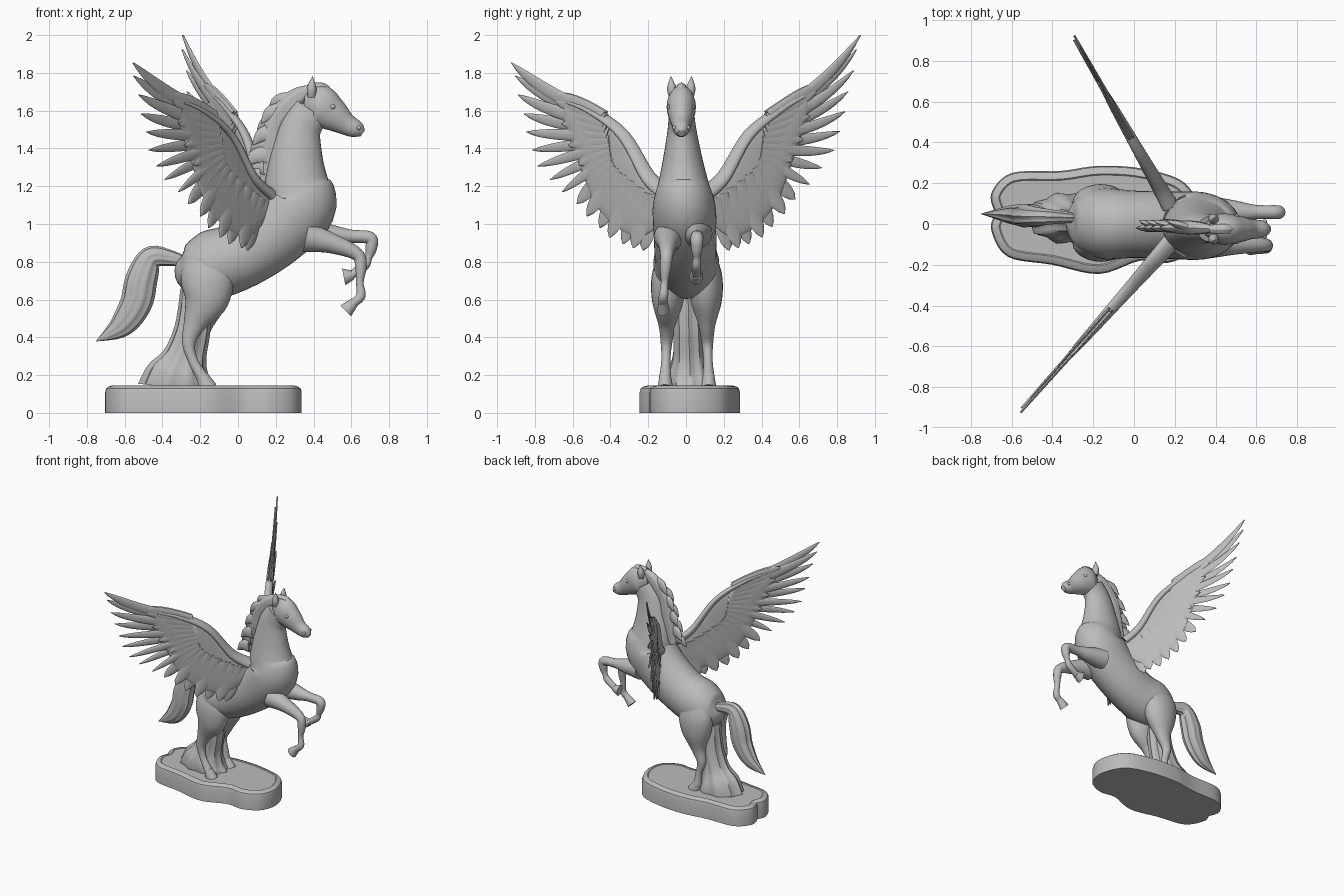
import bpy, bmesh, math
from mathutils import Vector, Matrix

if "Cube" in bpy.data.objects:
    bpy.data.objects.remove(bpy.data.objects["Cube"], do_unlink=True)

stone = bpy.data.materials.new("grey_stone")
stone.use_nodes = True
stone.diffuse_color = (.5, .5, .5, 1)
stone.node_tree.nodes["Principled BSDF"].inputs["Base Color"].default_value = stone.diffuse_color


def finish(name, mesh_builder, angle=50):
    """Turn a bmesh into a named, smooth shaded object."""
    bmesh.ops.recalc_face_normals(mesh_builder, faces=mesh_builder.faces)
    mesh = bpy.data.meshes.new(name)
    mesh_builder.to_mesh(mesh)
    mesh_builder.free()
    mesh.materials.append(stone)
    thing = bpy.data.objects.new(name, mesh)
    bpy.context.collection.objects.link(thing)
    bpy.ops.object.select_all(action="DESELECT")
    thing.select_set(True)
    bpy.context.view_layer.objects.active = thing
    bpy.ops.object.shade_smooth_by_angle(angle=math.radians(angle))


def blend(start, end, amount):
    return start + (end - start) * amount


def spline(points, steps):
    """Smooth curve through points of any dimension."""
    result = []
    last = len(points) - 1
    for index in range(last):
        before, here = points[max(index - 1, 0)], points[index]
        after, beyond = points[index + 1], points[min(index + 2, last)]
        for step in range(steps):
            t = step / steps
            result.append(Vector([
                (2 * b + t * (c - a + t * (2 * a - 5 * b + 4 * c - d + t * (3 * b - a - 3 * c + d)))) / 2
                for a, b, c, d in zip(before, here, after, beyond)]))
    return result + [Vector(points[last])]


def bridge(builder, loops):
    """Join consecutive closed loops of vertices with quads and cap the ends."""
    for lower, upper in zip(loops, loops[1:]):
        for index in range(len(lower)):
            builder.faces.new((lower[index - 1], lower[index], upper[index], upper[index - 1]))
    builder.faces.new(loops[0])
    builder.faces.new(loops[-1])


def loft(builder, rings, sides=24, ripple=0):
    """Skin elliptical rings given as centre and two axes; ripple carves grooves."""
    loops = []
    for centre, along, across in rings:
        loop = []
        for index in range(sides):
            turn = math.tau * index / sides
            swell = 1 + ripple * math.cos(turn * sides / 4)
            loop.append(builder.verts.new(centre + swell * (along * math.cos(turn) + across * math.sin(turn))))
        loops.append(loop)
    bridge(builder, loops)


def limb(builder, points, y=(0, 0), flat=(1, 1), sides=24, ripple=0):
    """Tube along x, z, radius points; sideways place and flatness vary from start to end."""
    path = spline(points, 6)
    last = len(path) - 1
    rings = []
    for index, (x, z, radius) in enumerate(path):
        ahead = path[min(index + 1, last)] - path[max(index - 1, 0)]
        normal = Vector((ahead.y, 0, -ahead.x)).normalized()
        amount = index / last
        rings.append((Vector((x, blend(*y, amount), z)), normal * radius,
                      Vector((0, radius * blend(*flat, amount), 0))))
    loft(builder, rings, sides, ripple)


def part(name, points, **options):
    builder = bmesh.new()
    limb(builder, points, **options)
    finish(name, builder)


# Torso running into the neck, then the head
part("torso_and_neck", [
    (-.33, .78, .02), (-.28, .77, .12), (-.16, .78, .18), (0, .83, .18), (.18, .95, .19),
    (.32, 1.1, .2), (.31, 1.22, .17), (.31, 1.35, .14), (.33, 1.5, .11), (.39, 1.6, .1)],
    y=(.01, -.025), flat=(1.05, .65), sides=32)
part("head", [(.35, 1.64, .05), (.42, 1.63, .11), (.5, 1.58, .09), (.57, 1.53, .06),
              (.63, 1.5, .045), (.66, 1.48, .02)], y=(-.025, -.025), flat=(.6, 1))

for side, word in ((1, "left"), (-1, "right")):
    ear = -.025 + side * .045
    part(word + "_ear", [(.39, 1.67, .02), (.39, 1.72, .025), (.395, 1.78, .002)], y=(ear, ear + side * .01))
    builder = bmesh.new()
    for x, z, out, size in ((.5, 1.62, .058, .016), (.64, 1.51, .036, .012)):
        bmesh.ops.create_uvsphere(builder, u_segments=16, v_segments=8, radius=size,
                                  matrix=Matrix.Translation((x, -.025 + side * out, z)))
    finish(word + "_eye_and_nostril", builder)

# Mane: crest ridge with swept locks, and a forelock
builder = bmesh.new()
limb(builder, [(.4, 1.72, .02), (.3, 1.66, .05), (.2, 1.54, .05), (.17, 1.4, .05), (.12, 1.2, .03)],
     y=(-.025, 0), flat=(.7, .6), ripple=.06)
LOCKS = 8
for index in range(LOCKS):
    amount = index / (LOCKS - 1)
    x = .27 - .15 * amount ** .7
    z = 1.65 - .4 * amount
    sway = .02 * (-1) ** index
    limb(builder, [(x, z, .05), (x - .06, z - .01, .04), (x - .11, z - .06, .002)],
         y=(-.02, sway), flat=(.4, .5), sides=12)
finish("mane", builder)
part("forelock", [(.37, 1.72, .02), (.45, 1.72, .025), (.51, 1.68, .005)], y=(-.025, -.025), ripple=.06)

# Tail arching off the rump
part("tail", [(-.29, .8, .03), (-.36, .82, .04), (-.46, .82, .06), (-.51, .71, .08), (-.54, .58, .08),
              (-.62, .46, .06), (-.75, .38, .002)], y=(.03, .05), flat=(.8, .6), sides=40, ripple=.06)

# Hind legs and hooves
for word, inner, outer, shift in (("right", -.09, -.11, 0), ("left", .1, .12, .04)):
    part(word + "_hind_leg", [
        (-.15, .85, .1), (-.16, .73, .14), (-.17, .6, .12), (-.23 + shift, .47, .06), (-.26 + shift, .37, .036),
        (-.24 + shift, .28, .026), (-.19, .19, .032)], y=(inner, outer), flat=(.55, 1))
    part(word + "_hind_hoof", [(-.19, .2, .03), (-.16, .13, .05)], y=(outer, outer), flat=(1, .8))

# Raised forelegs and hooves
part("left_foreleg", [
    (.36, .95, .08), (.5, .94, .055), (.6, .935, .035), (.7, .925, .034), (.705, .87, .03), (.69, .82, .02),
    (.67, .78, .025), (.6, .73, .022)], y=(.06, .055))
part("left_fore_hoof", [(.61, .73, .024), (.56, .72, .045)], y=(.055, .055), flat=(1, .8))
part("right_foreleg", [
    (.36, .93, .08), (.49, .9, .055), (.63, .84, .035), (.65, .77, .03), (.645, .69, .02), (.65, .62, .025),
    (.61, .58, .022)], y=(-.09, -.125))
part("right_fore_hoof", [(.62, .59, .024), (.57, .54, .04)], y=(-.12, -.12), flat=(1, .8))

# Wings: one layout in outward distance and height, swept back differently on each side
leading = spline([(.1, 1.16), (.2, 1.25), (.33, 1.47), (.5, 1.61), (.62, 1.68)], 5)
trailing = spline([(.11, 1.03), (.26, .93), (.46, 1.08), (.58, 1.38), (.65, 1.6)], 5)
tips = spline([(.92, 2), (.86, 1.7), (.78, 1.39), (.58, 1.13), (.4, .93), (.23, .86)], 3)
roots = spline([(.44, 1.57), (.4, 1.44), (.36, 1.3), (.16, 1.14)], 5)

for word, side, sweep, droop in (("left", 1, .57, 0), ("right", -1, .89, .45)):
    face_normal = Vector((1, side * sweep, 0)).normalized()

    def place(point):
        out, height = point
        return Vector((.17 - sweep * (out - .1), side * out, height - droop * max(0, out - .35) ** 2))

    def feather(root, bend, tip, width, thickness, lift, taper):
        """Thin curved blade lying in the wing."""
        rings = []
        steps = 12
        for step in range(steps + 1):
            t = step / steps
            point = root.lerp(bend, t).lerp(bend.lerp(tip, t), t)
            ahead = (bend - root).lerp(tip - bend, t).normalized()
            edge = Vector((-ahead.y, ahead.x)) * width * max(.05, (1 - t ** taper) ** .7)
            rings.append((place(point) + face_normal * lift, place(point + edge) - place(point),
                          face_normal * thickness * (1 - t / 2)))
        loft(builder, rings, sides=10)

    # Arm and web of the wing
    builder = bmesh.new()
    loft(builder, [((place(top) + place(low)) / 2, (place(top) - place(low)) / 2, face_normal * .016)
                   for top, low in zip(leading, trailing)])
    loft(builder, [(place(point), Vector((0, side, -1)) * blend(.03, .01, index / len(leading)),
                    face_normal * blend(.04, .015, index / len(leading))) for index, point in enumerate(leading)])
    finish(word + "_wing_arm", builder)

    # Flight feathers, with short coverts over their roots on both faces
    builder = bmesh.new()
    for index, (root, tip) in enumerate(zip(roots, tips)):
        curl = Vector((.04, -.08)) * max(0, 1 - index / 9)
        bend = (root + tip) / 2 + curl
        long = index < 9
        feather(root, bend, tip, .032 if long else .042, .011, .006 * (-1) ** index, 3 if long else 6)
        for face in (-1, 1):
            middle = root.lerp(tip, .5) + curl / 2
            feather(root, root.lerp(middle, .5), middle, .036, .01, face * .009, 4)
    finish(word + "_wing_feathers", builder)

# Rugged stump supporting the rump
part("stump", [(-.32, .13, .2), (-.31, .2, .17), (-.28, .3, .11), (-.24, .45, .09), (-.22, .65, .08)],
     y=(.03, .01), flat=(.6, 1), sides=40, ripple=.06)

# Wavy plinth with a softened rim
outline = [(-.68, .05), (-.7, .15), (-.6, .25), (-.36, .26), (-.17, .285), (.05, .27), (.25, .2), (.335, .03),
           (.3, -.12), (.17, -.19), (.03, -.18), (-.17, -.245), (-.4, -.2), (-.62, -.16), (-.7, -.03)]
rim = spline(outline + outline[:1], 5)[:-1]
builder = bmesh.new()
loops = []
for inset, height in ((0, 0), (0, .11), (.006, .13), (.02, .14), (.04, .145), (.046, .14)):
    loop = []
    for index, point in enumerate(rim):
        ahead = (rim[(index + 1) % len(rim)] - rim[index - 1]).normalized()
        inner = point + Vector((ahead.y, -ahead.x)) * inset
        loop.append(builder.verts.new((inner.x, inner.y, height)))
    loops.append(loop)
bridge(builder, loops)
finish("plinth", builder, angle=35)
